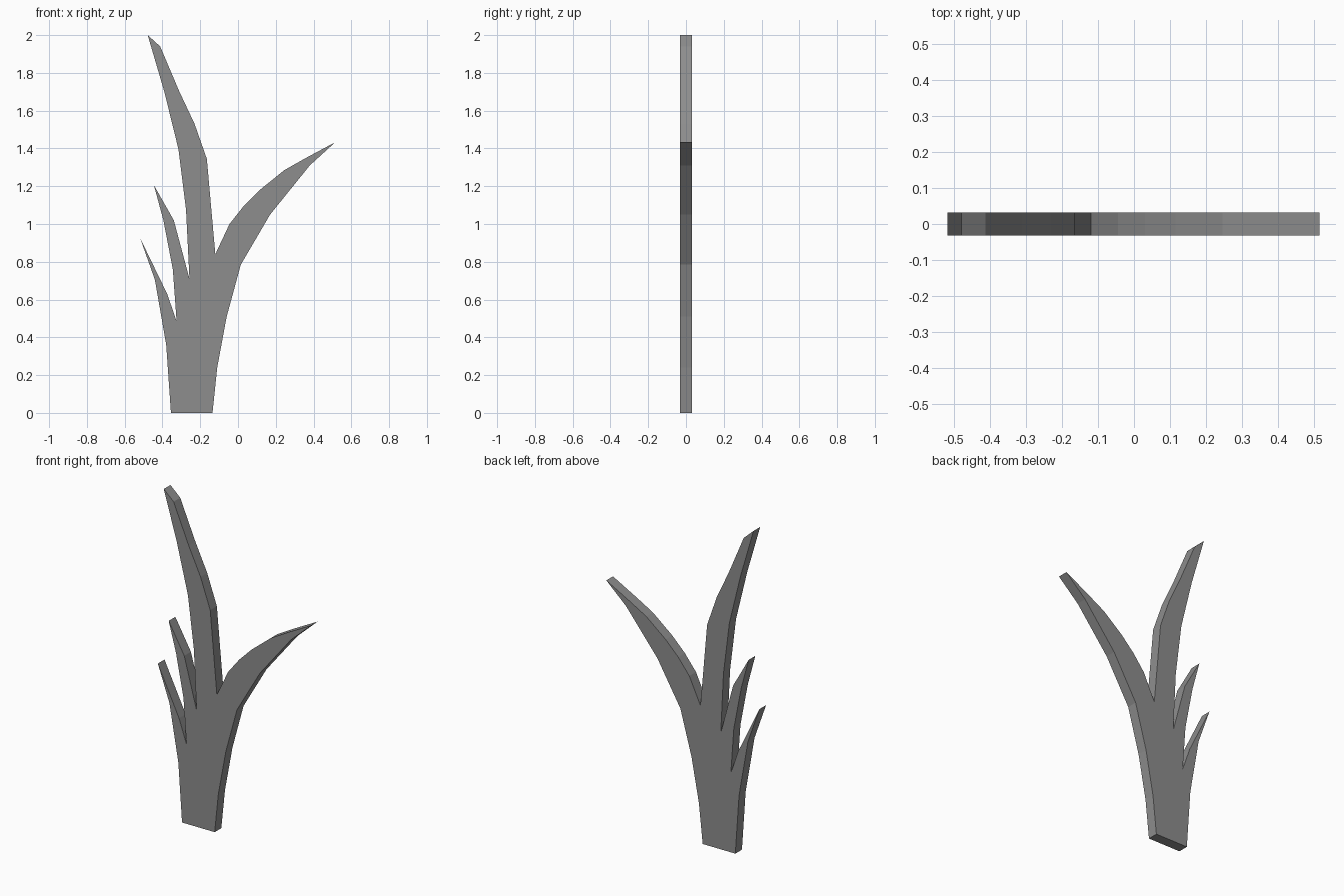
import bpy
import bmesh

cube = bpy.data.objects.get("Cube")
if cube:
    bpy.data.objects.remove(cube, do_unlink=True)

HALF_THICKNESS = 0.032

# Outline pieces as (x, z), running anticlockwise from the foot
stem_right = [(-.355, 0), (-.135, 0), (-.11, .24), (-.06, .51), (.015, .785)]
right_blade = [(.17, 1.05), (.38, 1.31), (.515, 1.433), (.36, 1.35), (.245, 1.285),
               (.115, 1.18), (.03, 1.095), (-.045, 1.0), (-.12, .84)]
tall_blade = [(-.165, 1.345), (-.23, 1.53), (-.31, 1.70), (-.412, 1.94), (-.478, 2),
              (-.39, 1.70), (-.315, 1.395), (-.275, 1.075), (-.257, .71)]
middle_blade = [(-.34, 1.02), (-.445, 1.205), (-.395, 1.02), (-.345, .76), (-.325, .485)]
low_blade = [(-.375, .63), (-.518, .925), (-.44, .705), (-.38, .36)]
outline = stem_right + right_blade + tall_blade + middle_blade + low_blade

# Single flat grey
grey = bpy.data.materials.new("grey")
grey.use_nodes = True
colour = (0.27, 0.27, 0.27, 1)
grey.diffuse_color = colour
grey.node_tree.nodes["Principled BSDF"].inputs["Base Color"].default_value = colour

# Flat plant silhouette, extruded from front to back
bm = bmesh.new()
front = bm.faces.new([bm.verts.new((x, -HALF_THICKNESS, z)) for x, z in outline])
extruded = bmesh.ops.extrude_face_region(bm, geom=[front], use_keep_orig=True)
back_verts = [v for v in extruded["geom"] if isinstance(v, bmesh.types.BMVert)]
bmesh.ops.translate(bm, verts=back_verts, vec=(0, 2 * HALF_THICKNESS, 0))
bmesh.ops.recalc_face_normals(bm, faces=bm.faces)
mesh = bpy.data.meshes.new("grass_tuft")
bm.to_mesh(mesh)
bm.free()

mesh.materials.append(grey)
plant = bpy.data.objects.new("grass_tuft", mesh)
bpy.context.collection.objects.link(plant)
